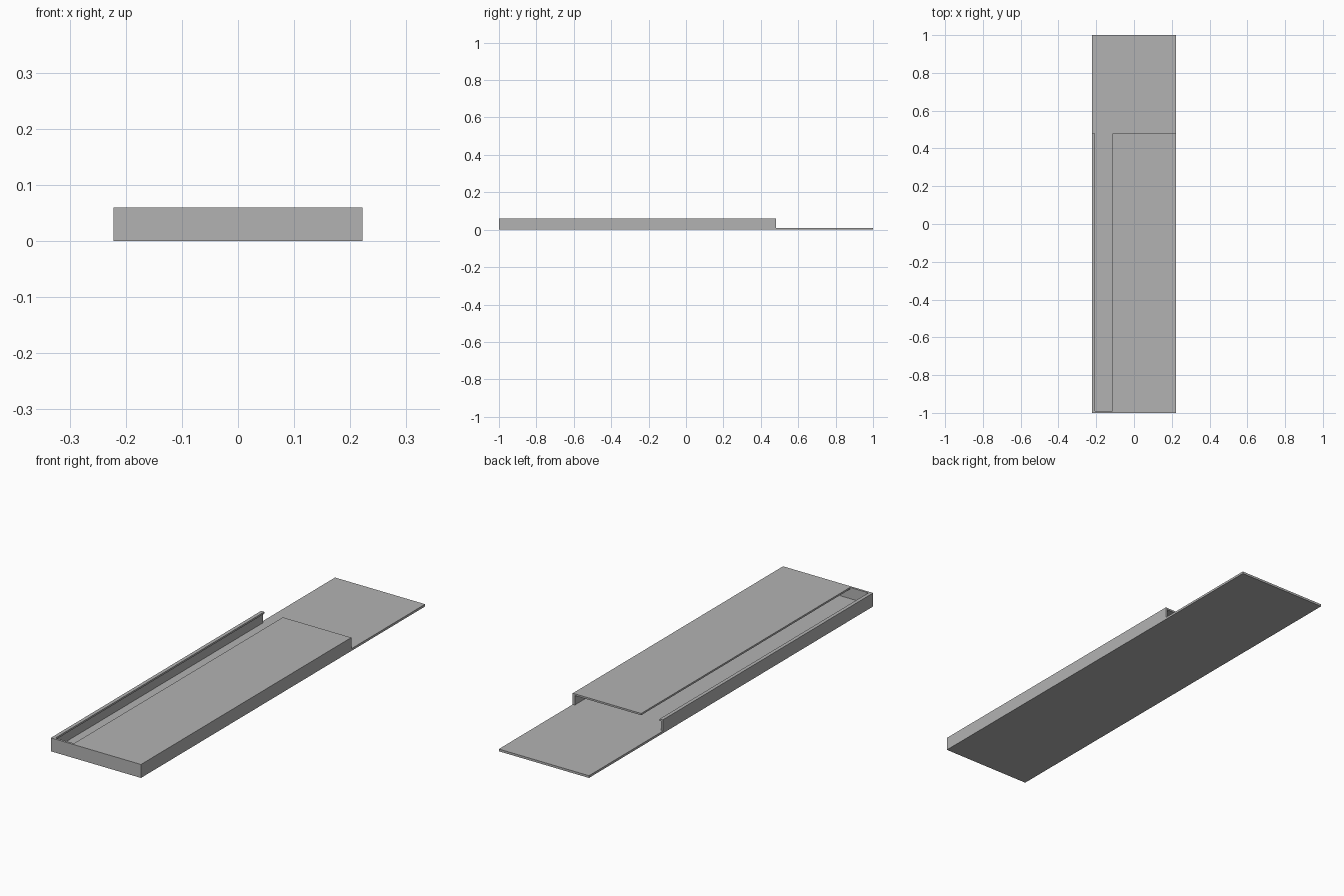
import bpy

cube = bpy.data.objects.get("Cube")
if cube:
    bpy.data.objects.remove(cube, do_unlink=True)

# Single matte grey for the whole tray
grey = bpy.data.materials.new("mid_grey")
grey.use_nodes = True
colour = (0.45, 0.45, 0.45, 1)
grey.diffuse_color = colour
grey.node_tree.nodes["Principled BSDF"].inputs["Base Color"].default_value = colour

HALF_W, HEIGHT = 0.222, 0.06
BACK = 0.48            # rear end of the walls and lid
FLOOR, WALL, LID = 0.01, 0.01, 0.008


def profile_bar(name, outline, y0, y1):
    """Extrude an x-z outline along y."""
    n = len(outline)
    verts = [(x, y, z) for y in (y0, y1) for x, z in outline]
    faces = [tuple(range(n)), tuple(reversed(range(n, 2 * n)))]
    faces += [(i, i + n, (i + 1) % n + n, (i + 1) % n) for i in range(n)]
    mesh = bpy.data.meshes.new(name)
    mesh.from_pydata(verts, [], faces)
    mesh.materials.append(grey)
    obj = bpy.data.objects.new(name, mesh)
    bpy.context.collection.objects.link(obj)
    return obj


def rect(x0, x1, z0, z1):
    return [(x0, z0), (x1, z0), (x1, z1), (x0, z1)]


# Long floor plate that sticks out behind the walls
profile_bar("floor_plate", rect(-HALF_W, HALF_W, 0, FLOOR), -1, 1)

# Closed front end
profile_bar("front_wall", rect(-HALF_W, HALF_W, FLOOR, HEIGHT), -1, -1 + WALL)

# Low rail with a narrow lip turned inwards
lip_x, under = -0.206, HEIGHT - LID
inner = -HALF_W + WALL
profile_bar("right_rail", [(-HALF_W, FLOOR), (inner, FLOOR), (inner, under),
                           (lip_x, under), (lip_x, HEIGHT), (-HALF_W, HEIGHT)],
            -1 + WALL, BACK)

# Left wall and wide lid in one L-shaped section, leaving a slot by the rail
slot_x, inner = -0.115, HALF_W - WALL
profile_bar("left_wall_and_lid", [(inner, FLOOR), (HALF_W, FLOOR), (HALF_W, HEIGHT),
                                  (slot_x, HEIGHT), (slot_x, under), (inner, under)],
            -1 + WALL, BACK)
